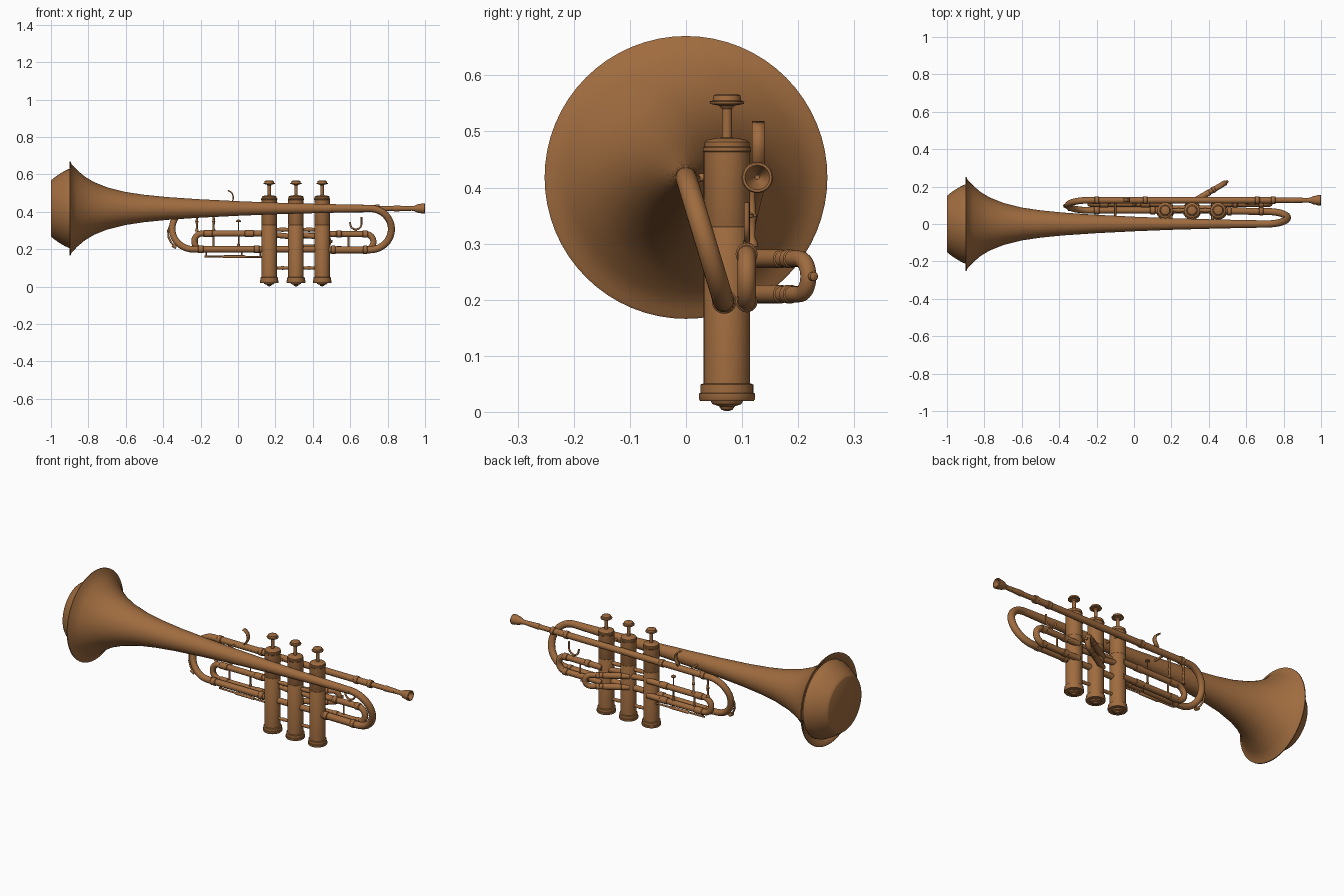
import bpy, bmesh, math
from mathutils import Vector

if "Cube" in bpy.data.objects:
    bpy.data.objects.remove(bpy.data.objects["Cube"])

brass = bpy.data.materials.new("brass")
brass.diffuse_color = (0.35, 0.15, 0.05, 1)
brass.use_nodes = True
brass.node_tree.nodes["Principled BSDF"].inputs["Base Color"].default_value = brass.diffuse_color


def finish(ob, name):
    ob.name = name
    ob.data.materials.clear()
    ob.data.materials.append(brass)
    bpy.ops.object.select_all(action='DESELECT')
    ob.select_set(True)
    bpy.context.view_layer.objects.active = ob
    bpy.ops.object.shade_smooth_by_angle(angle=math.radians(35))
    return ob


def lathe(name, profile, origin, axis=(0, 0, 1), n=32):
    """Revolve (distance, radius) pairs about an axis; open ends are capped."""
    q = Vector((0, 0, 1)).rotation_difference(Vector(axis))
    bm = bmesh.new()
    rings = []
    for d, r in profile:
        rings.append([bm.verts.new(Vector(origin) + q @ Vector(
            (r * math.cos(2 * math.pi * i / n), r * math.sin(2 * math.pi * i / n), d)))
            for i in range(n)])
    for a, b in zip(rings, rings[1:]):
        for i in range(n):
            j = (i + 1) % n
            bm.faces.new((a[i], a[j], b[j], b[i]))
    bm.faces.new(rings[0][::-1])
    bm.faces.new(rings[-1])
    bmesh.ops.recalc_face_normals(bm, faces=bm.faces)
    me = bpy.data.meshes.new(name)
    bm.to_mesh(me)
    bm.free()
    ob = bpy.data.objects.new(name, me)
    bpy.context.collection.objects.link(ob)
    return finish(ob, name)


def tube(name, pts, r, res=6):
    """Sweep a round section along a path, as a mesh."""
    cu = bpy.data.curves.new(name, 'CURVE')
    cu.dimensions = '3D'
    cu.bevel_depth = r
    cu.bevel_resolution = res
    cu.use_fill_caps = True
    sp = cu.splines.new('POLY')
    sp.points.add(len(pts) - 1)
    for p, co in zip(sp.points, pts):
        p.co = (*co, 1)
    ob = bpy.data.objects.new(name, cu)
    bpy.context.collection.objects.link(ob)
    bpy.ops.object.select_all(action='DESELECT')
    ob.select_set(True)
    bpy.context.view_layer.objects.active = ob
    bpy.ops.object.convert(target='MESH')
    return finish(bpy.context.view_layer.objects.active, name)


def u_path(start, a, b, end, out, square=0.0):
    """Straight leg to a, half circle bulging along out to b, straight leg to end."""
    a, b, out = Vector(a), Vector(b), Vector(out).normalized()
    c, h = (a + b) / 2, (a - b) / 2
    arc = [c + h * math.cos(t) + out * h.length * math.sin(t)
           for t in (math.pi * i / 20 for i in range(21))]
    return [Vector(start)] + arc + [Vector(end)]


def sleeve(name, p, axis, length, r):
    e = 0.003
    return lathe(name, [(-length / 2, r - e), (-length / 2 + e, r), (length / 2 - e, r),
                        (length / 2, r - e)], p, axis, 24)


X = (1, 0, 0)
ZC = 0.418

# Bell with rolled rim and inner wall
outer = [(-.897, .252), (-.893, .247), (-.890, .236), (-.86, .205), (-.82, .171), (-.77, .141),
         (-.70, .113), (-.6, .088), (-.5, .073), (-.38, .061), (-.2, .049), (0, .039),
         (.2, .031), (.45, .024), (.71, .019)]
inner = [(-.60, .08), (-.70, .105), (-.77, .133), (-.82, .163), (-.86, .198), (-.893, .232),
         (-.902, .247), (-.902, .252)]
lathe("bell", inner + outer, (0, 0, ZC), X, 64)

# Mute plugged into the bell
lathe("bell_mute", [(-1, .148), (-.997, .153), (-.985, .163), (-.96, .181), (-.93, .199),
                    (-.905, .211), (-.885, .213), (-.84, .17), (-.7, .09)], (0, 0, ZC), X, 64)

# Bell bow and its return into the third valve
tube("bell_bow", u_path((.69, 0, ZC), (.705, 0, ZC), (.705, .067, .197), (.45, .070, .197), X), .019)

# Lead pipe, main tuning bow and return leg
tube("lead_pipe_and_tuning_bow",
     u_path((.74, .127, ZC), (-.24, .127, ZC), (-.24, .073, .2), (.165, .073, .2), (-1, 0, 0)), .0175)
tube("lead_pipe_end", [(.72, .127, ZC), (.90, .127, ZC)], .0135)
for x in (.745, .66, -.2, .06):
    sleeve("lead_pipe_sleeve", (x, .127, ZC), X, .025, .021)
for x in (-.2, .10):
    sleeve("tuning_leg_sleeve", (x, .073, .2), X, .03, .021)
for x in (.68, .51):
    sleeve("bell_leg_sleeve", (x, .068, .197), X, .025, .022)

# Mouthpiece with hollow cup
lathe("mouthpiece", [(.83, .014), (.84, .016), (.90, .013), (.93, .012), (.945, .015), (.957, .022),
                     (.975, .0245), (.983, .027), (.997, .028), (1, .026), (1, .022), (.99, .018),
                     (.97, .010), (.96, .004)], (0, .127, ZC), X)

# Valves: casing with caps, stem and finger button
valve = [(.002, .004), (.004, .010), (.010, .014), (.014, .026), (.020, .029), (.020, .048),
         (.023, .050), (.033, .050), (.034, .047), (.049, .047), (.051, .0415), (.328, .0415),
         (.330, .0405), (.332, .0415), (.463, .0415), (.465, .043), (.471, .043), (.473, .040),
         (.481, .040), (.485, .034), (.488, .020), (.489, .009), (.540, .009), (.546, .014),
         (.549, .030), (.553, .031), (.555, .0255), (.564, .024), (.567, .018)]
valve_x = (.167, .31, .45)
for x in valve_x:
    lathe("valve", valve, (x, .073, 0), n=40)

# Bracing between the valves
for a, b in zip(valve_x, valve_x[1:]):
    for z, r in ((.305, .009), (.10, .007)):
        m = (a + b) / 2
        lathe("valve_link", [(-.04, r + .004), (-.026, r), (0, r + .003), (.026, r), (.04, r + .004)],
              (m, .073, z), X, 20)
    tube("valve_crossover", [(a, .073, .2), (b, .073, .2)], .0165)
    tube("valve_crossover", [(a, .085, .28), (b, .085, .265)], .015)

# Inner slides on both sides of the valves
tube("first_slide", u_path((.165, .108, .284), (-.192, .108, .284), (-.192, .108, .2),
                           (.165, .108, .2), (-1, 0, 0)), .016)
tube("third_slide", u_path((.45, .108, .281), (.682, .108, .281), (.682, .108, .197),
                           (.45, .108, .197), X), .0165)
for z in (.2, .284):
    for x in (-.16, .06):
        sleeve("first_slide_sleeve", (x, .108, z), X, .05, .0185)
for z in (.197, .281):
    for x in (.68, .54):
        sleeve("third_slide_sleeve", (x, .108, z), X, .03, .0195)

# Second valve slide, angled outward
u = Vector((.86, .51, 0)).normalized()
base = Vector((.285, .10, 0))
Z = Vector((0, 0, 1))
hi, lo = Z * .273, Z * .21
tip = base + u * .20
tube("second_slide", u_path(base + hi, tip + hi, tip + lo, base + lo, u), .0145)
for z in (hi, lo):
    sleeve("second_slide_sleeve", base + u * .09 + z, u, .10, .0165)
    sleeve("second_slide_ring", base + u * .165 + z, u, .02, .0165)
lathe("second_slide_knob", [(.225, .005), (.242, .005), (.244, .008), (.252, .008), (.254, .005)],
      base + Z * .2415, u, 16)

# Slide braces and lead pipe braces
tube("third_slide_brace", [(.59, .108, .2), (.59, .108, .28)], .005)
for x in (-.22, -.13):
    tube("slide_brace", [(x, .108, .2), (x, .108, .284)], .005)
    lathe("lead_pipe_brace", [(.295, .011), (.303, .009), (.312, .005), (.34, .006), (.348, .009),
                              (.356, .006), (.388, .005), (.398, .009), (.406, .012)],
          (x, .118, 0), n=16)
for x in (.20, .42):
    tube("bell_brace", [(x, .02, ZC), (x, .127, ZC)], .007)
tube("bell_brace", [(-.1, 0, ZC), (-.1, .127, ZC)], .006)

# Slide stop rod with a round head, and the long guide rod below
lathe("stop_post", [(.2, .009), (.225, .008), (.23, .004), (.27, .004), (.275, .007), (.285, .007),
                    (.29, .003), (.345, .003), (.347, .013), (.352, .013), (.358, .005)],
      (.003, .108, 0), n=16)
tube("guide_rod", [(-.18, .09, .162), (.13, .09, .158)], .005)
lathe("guide_rod_sleeve", [(-.06, .006), (-.055, .008), (.055, .008), (.06, .006)], (-.02, .09, .16), X, 16)
for x in (-.17, .02, .12):
    tube("guide_rod_post", [(x, .09, .16), (x, .09, .2)], .004)

# Water key lever hugging the tuning bow
tube("water_key", [(-.362, .105, .33), (-.374, .10, .30), (-.372, .092, .265), (-.357, .085, .235),
                   (-.335, .08, .215)], .005)
tube("water_key_cap", [(-.35, .08, .222), (-.33, .08, .21)], .010)


def strip(name, pts, y, width, thick):
    """Flat bent strap: a path in the xz plane given width along y."""
    me = bpy.data.meshes.new(name)
    vs = [(x, y + s * width / 2, z) for x, z in pts for s in (-1, 1)]
    me.from_pydata(vs, [], [(2 * i, 2 * i + 1, 2 * i + 3, 2 * i + 2) for i in range(len(pts) - 1)])
    ob = bpy.data.objects.new(name, me)
    bpy.context.collection.objects.link(ob)
    mod = ob.modifiers.new("thickness", 'SOLIDIFY')
    mod.thickness = thick
    mod.offset = 0
    return finish(ob, name)


# Finger hook on the lead pipe
strip("finger_hook", [(-.055, .515), (-.042, .509), (-.031, .498), (-.025, .482), (-.026, .466),
                      (-.034, .45), (-.045, .432)], .129, .022, .007)

# Open finger ring on the third slide
ring = [(.598, .345)] + [(.63 + .03 * math.cos(t), .336 + .03 * math.sin(t))
                         for t in (math.pi + math.pi * i / 14 for i in range(15))] + [(.66, .373)]
tube("finger_ring", [(x, .108, z) for x, z in ring], .005)
tube("finger_ring_post", [(.63, .108, .285), (.63, .108, .306)], .006)
